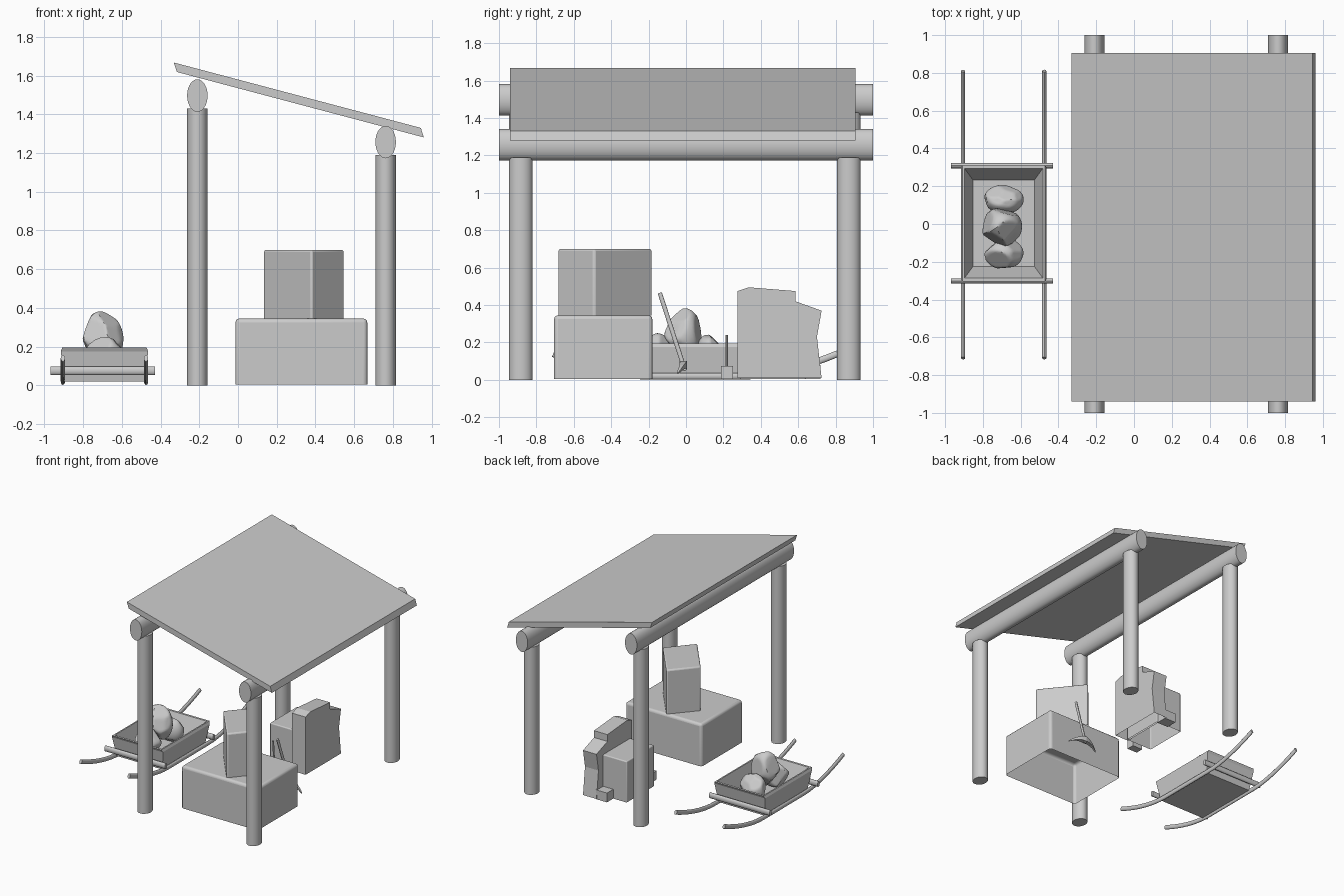
import bpy, bmesh, math, random
from mathutils import Vector

if "Cube" in bpy.data.objects:
    bpy.data.objects.remove(bpy.data.objects["Cube"])

random.seed(7)


def finish(name, bm, smooth=False):
    bmesh.ops.recalc_face_normals(bm, faces=bm.faces)
    me = bpy.data.meshes.new(name)
    bm.to_mesh(me)
    bm.free()
    ob = bpy.data.objects.new(name, me)
    bpy.context.collection.objects.link(ob)
    if smooth:
        bpy.ops.object.select_all(action='DESELECT')
        ob.select_set(True)
        bpy.context.view_layer.objects.active = ob
        bpy.ops.object.shade_smooth_by_angle(angle=math.radians(35))
    return ob


def prism(name, pts, offset, open_bottom=False, bevel=0):
    """Extrude a planar outline along an offset vector."""
    bm = bmesh.new()
    f = bm.faces.new([bm.verts.new(p) for p in pts])
    ext = bmesh.ops.extrude_face_region(bm, geom=[f], use_keep_orig=True)
    bmesh.ops.translate(bm, vec=offset,
                        verts=[v for v in ext['geom'] if isinstance(v, bmesh.types.BMVert)])
    bmesh.ops.recalc_face_normals(bm, faces=bm.faces)
    bm.normal_update()
    if open_bottom:
        low = [g for g in bm.faces if g.normal.z < -0.9]
        bmesh.ops.delete(bm, geom=low, context='FACES')
    ob = finish(name, bm, bevel > 0)
    if bevel:
        m = ob.modifiers.new('bevel', 'BEVEL')
        m.width, m.segments = bevel, 3
    return ob


def block(name, x0, x1, y0, y1, z0, z1, **kw):
    return prism(name, [(x0, y0, z0), (x1, y0, z0), (x1, y1, z0), (x0, y1, z0)],
                 (0, 0, z1 - z0), **kw)


def loft(bm, rings):
    """Skin a row of vertex rings and cap both ends."""
    for a, b in zip(rings, rings[1:]):
        for k in range(len(a)):
            bm.faces.new((a[k], a[k - 1], b[k - 1], b[k]))
    bm.faces.new(rings[0])
    bm.faces.new(rings[-1])


def tube(name, path, ru, rv, sides=20):
    """Sweep an ellipse (ru sideways, rv up) along a path."""
    bm = bmesh.new()
    path = [Vector(p) for p in path]
    rings = []
    for i, p in enumerate(path):
        t = (path[min(i + 1, len(path) - 1)] - path[max(i - 1, 0)]).normalized()
        u = t.cross(Vector((0, 0, 1)))
        u = u.normalized() if u.length > 0.01 else Vector((1, 0, 0))
        v = u.cross(t)
        rings.append([bm.verts.new(p + u * ru * math.cos(a) + v * rv * math.sin(a))
                      for a in (2 * math.pi * k / sides for k in range(sides))])
    loft(bm, rings)
    return finish(name, bm, True)


# Shelter: posts, beams and sloping roof
for side, x, h in (('left', -0.21, 1.43), ('right', 0.763, 1.19)):
    for end, y in (('front', -0.883), ('back', 0.871)):
        tube(f'{end}_{side}_post', [(x, y, 0), (x, y, h)], 0.053, 0.063, 28)
    tube(f'{side}_beam', [(x, -1, h + 0.067), (x, 1, h + 0.067)], 0.053, 0.084, 28)
prism('roof', [(-0.332, -0.94, 1.668), (0.945, -0.94, 1.33),
               (0.96, -0.94, 1.281), (-0.316, -0.94, 1.619)], (0, 1.845, 0))

# Stacked stone blocks with open undersides
block('large_stone_block', -0.013, 0.668, -0.705, -0.18, 0.005, 0.345,
      open_bottom=True, bevel=0.02)
prism('upper_stone_block', [(0.38, -0.687, 0.345), (0.55, -0.49, 0.345),
                            (0.30, -0.179, 0.345), (0.13, -0.374, 0.345)],
      (0, 0, 0.355), open_bottom=True, bevel=0.012)

# Broken stone: jagged slab, cube beside it and a foot
outline = [(0.275, 0.01), (0.275, 0.475), (0.335, 0.495), (0.585, 0.475),
           (0.585, 0.42), (0.725, 0.37), (0.70, 0.23), (0.725, 0.01)]
prism('jagged_stone', [(0.29, y, z) for y, z in outline], (0.12, 0, 0), open_bottom=True)
block('stone_cube', 0.08, 0.31, 0.29, 0.64, 0.005, 0.335, open_bottom=True, bevel=0.008)
block('stone_foot', 0.20, 0.30, 0.63, 0.72, 0.005, 0.08)

# Sledgehammer
block('hammer_head', 0.13, 0.22, 0.187, 0.25, 0.005, 0.075)
tube('hammer_handle', [(0.17, 0.218, 0.07), (0.16, 0.218, 0.24)], 0.007, 0.007, 10)

# Pickaxe leaning on the large block
tube('pick_handle', [(0.45, -0.14, 0.465), (0.47, -0.005, 0.05)], 0.009, 0.012, 10)
bm = bmesh.new()
rings = []
for i in range(9):
    s = i / 4 - 1
    w = 0.004 + 0.016 * (1 - abs(s))
    c = Vector((0.47 + 0.13 * s, -0.015 - 0.03 * s * s, 0.08 - 0.045 * s * s))
    rings.append([bm.verts.new(c + Vector((0, a * w, b * w)))
                  for a, b in ((-1, -1), (1, -1), (1, 1), (-1, 1))])
loft(bm, rings)
finish('pick_head', bm)

# Sled runners curving up at both ends, and cross bars
for side, x in (('left', -0.905), ('right', -0.475)):
    path = []
    for i in range(25):
        y = -0.71 + 1.52 * i / 24
        rise = max(0, abs(y - 0.05) - 0.27) / 0.49
        path.append((x, y, 0.02 + 0.12 * rise ** 1.7))
    tube(f'{side}_runner', path, 0.011, 0.018, 12)
for end, y in (('front', -0.302), ('back', 0.309)):
    tube(f'{end}_cross_bar', [(-0.97, y, 0.075), (-0.43, y, 0.075)], 0.014, 0.023, 16)

# Sled tray: nested rectangles from the underside up over the rim to the floor
bm = bmesh.new()
rings = []
for hx, hy, z in ((0.205, 0.27, 0.02), (0.226, 0.298, 0.175), (0.218, 0.308, 0.195),
                  (0.207, 0.29, 0.195), (0.162, 0.228, 0.045)):
    rings.append([bm.verts.new((-0.69 + a * hx, 0.004 + b * hy, z))
                  for a, b in ((-1, -1), (1, -1), (1, 1), (-1, 1))])
loft(bm, rings)
finish('sled_tray', bm)

# Rubble: spheres chipped flat by random planes
for i, (c, r) in enumerate((((-0.70, -0.015, 0.24), (0.108, 0.104, 0.145)),
                            ((-0.69, 0.13, 0.14), (0.106, 0.078, 0.11)),
                            ((-0.69, -0.155, 0.14), (0.106, 0.084, 0.11)))):
    bm = bmesh.new()
    bmesh.ops.create_icosphere(bm, subdivisions=4, radius=1)
    for _ in range(16):
        n = Vector([random.uniform(-1, 1) for _ in range(3)]).normalized()
        d = random.uniform(0.72, 0.92)
        for v in bm.verts:
            over = v.co.dot(n) - d
            if over > 0:
                v.co -= n * over
    for v in bm.verts:
        v.co = Vector([c[j] + r[j] * v.co[j] for j in range(3)])
    finish(f'rock_{i + 1}', bm, True)
